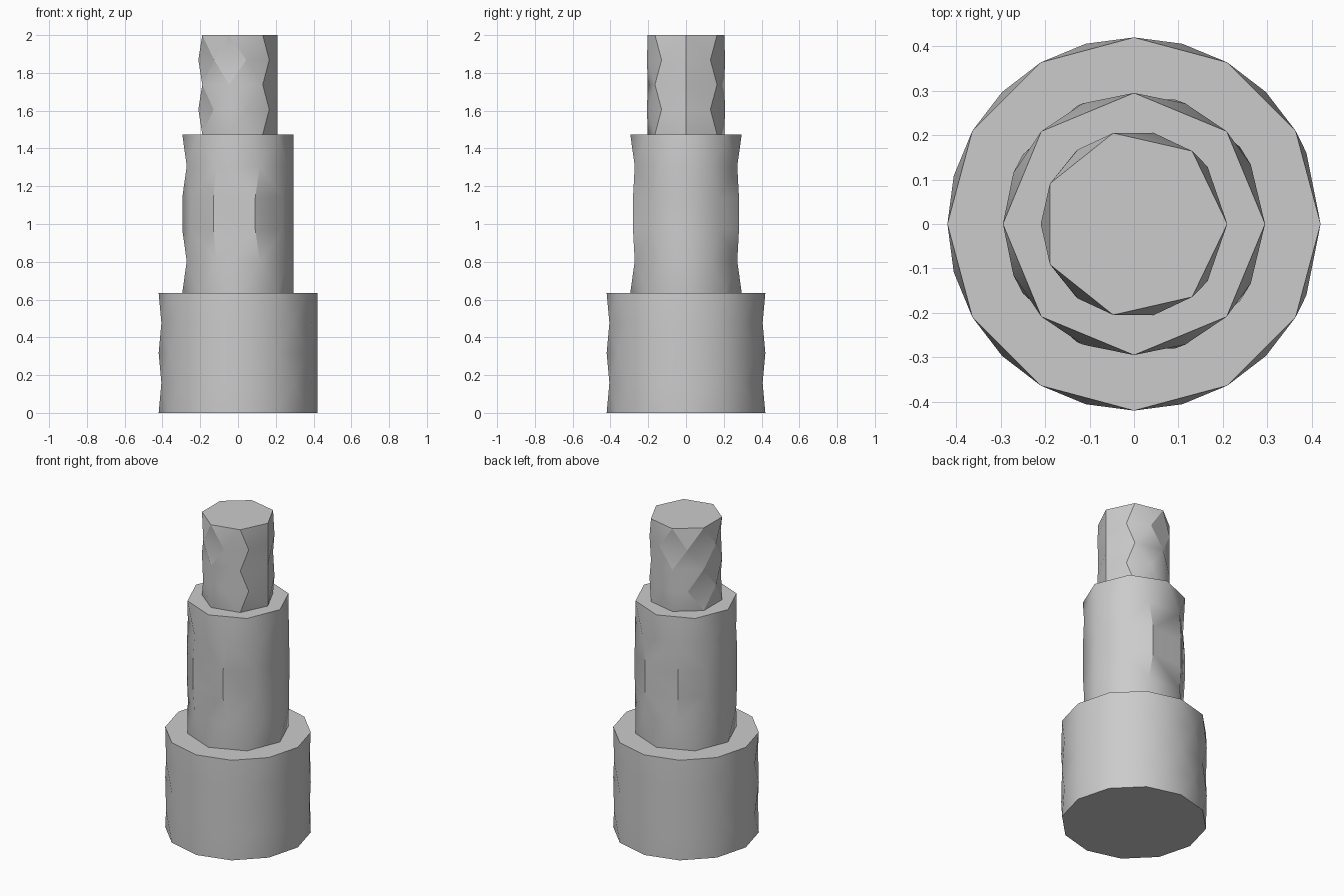
import bpy
import bmesh
from math import cos, sin, radians

if "Cube" in bpy.data.objects:
    bpy.data.objects.remove(bpy.data.objects["Cube"], do_unlink=True)

grey = bpy.data.materials.new("plain grey")
grey.use_nodes = True
colour = (0.6, 0.6, 0.6, 1)
grey.diffuse_color = colour
grey.node_tree.nodes["Principled BSDF"].inputs["Base Color"].default_value = colour


def mirrored(half):
    """Full ring of angles from those between 0 and 180 degrees."""
    return half + [360 - a for a in reversed(half) if 0 < a < 180]


def regular(sides):
    return [360 * i / sides for i in range(sides)]


def stitch(bm, low, high, a, b):
    """Join two rings of any point count, taking the shorter diagonal."""
    n, m = len(a), len(b)
    a, b = a + [360], b + [360]
    i = j = 0
    while i < n or j < m:
        if j == m or (i < n and abs(a[i + 1] - b[j]) <= abs(b[j + 1] - a[i])):
            bm.faces.new((low[i % n], low[(i + 1) % n], high[j % m]))
            i += 1
        else:
            bm.faces.new((low[i % n], high[(j + 1) % m], high[j % m]))
            j += 1


def column(name, radius, bottom, top, rings, floor=False):
    """Faceted drum whose rings are evenly spaced in height."""
    bm = bmesh.new()
    rows = []
    for k, angles in enumerate(rings):
        z = bottom + (top - bottom) * k / (len(rings) - 1)
        rows.append([bm.verts.new((radius * cos(radians(t)),
                                   radius * sin(radians(t)), z)) for t in angles])
    for k in range(len(rings) - 1):
        stitch(bm, rows[k], rows[k + 1], rings[k], rings[k + 1])
    bm.faces.new(rows[-1])
    if floor:
        bm.faces.new(rows[0][::-1])
    mesh = bpy.data.meshes.new(name)
    bm.to_mesh(mesh)
    bm.free()
    mesh.materials.append(grey)
    obj = bpy.data.objects.new(name, mesh)
    bpy.context.collection.objects.link(obj)
    bpy.ops.object.select_all(action="DESELECT")
    obj.select_set(True)
    bpy.context.view_layer.objects.active = obj
    bpy.ops.object.shade_smooth_by_angle(angle=radians(30.5))
    return obj


# Wide base: twelve sides with staggered rings between
even = regular(12)
stagger = mirrored([0, 22.5, 45, 75, 105, 135, 165])
column("base_drum", 0.42, 0, 0.635, [even, stagger, even, stagger, even], floor=True)

# Middle shaft: eight sides at the ends
end = regular(8)
neck = mirrored([0, 27, 67, 113, 157])
waist = mirrored([0, 36, 72, 116, 148, 180])
column("middle_shaft", 0.295, 0.635, 1.475, [end, neck, waist, waist, neck, end])

# Narrow tip: seven sides at the ends
end = regular(7)
lower = mirrored([0, 38, 78, 103, 128, 180])
upper = mirrored([0, 38, 78, 127, 180])
column("top_shaft", 0.21, 1.475, 2, [end, lower, end, upper, end])
